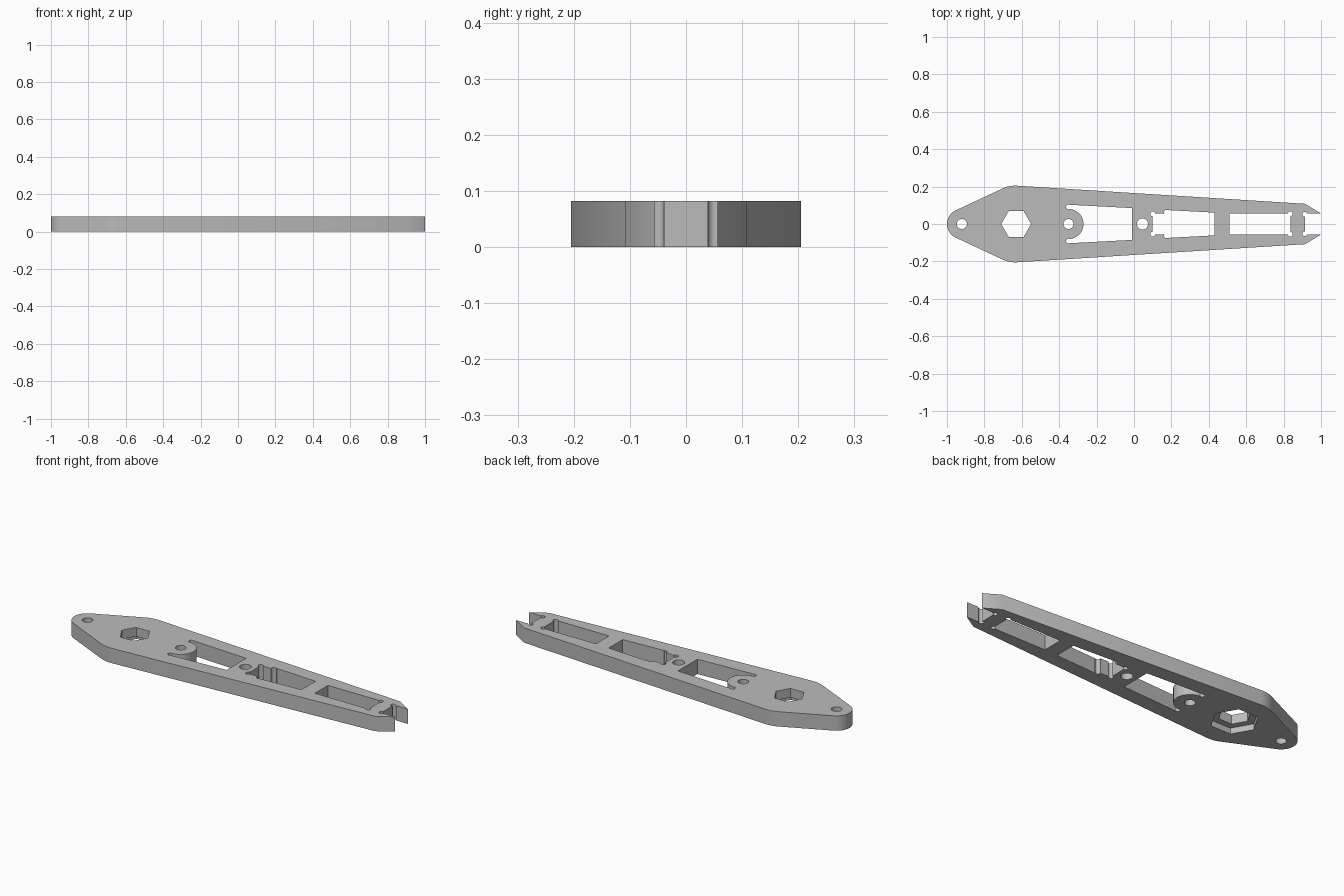
import bpy, bmesh, math

cube = bpy.data.objects.get("Cube")
if cube:
    bpy.data.objects.remove(cube, do_unlink=True)

THICK = 0.082

grey = bpy.data.materials.new("plain grey")
grey.use_nodes = True
COLOR = (0.5, 0.5, 0.5, 1)
grey.diffuse_color = COLOR
grey.node_tree.nodes["Principled BSDF"].inputs["Base Color"].default_value = COLOR


def arc(cx, cy, r, start, end, n):
    """Points along an arc, angles in degrees."""
    angles = [math.radians(start + (end - start) * i / n) for i in range(n + 1)]
    return [(cx + r * math.cos(a), cy + r * math.sin(a)) for a in angles]


def circle(cx, cy, r, n=24):
    return arc(cx, cy, r, 0, 360, n)[:-1]


def mirrored(half):
    """Close an upper half profile with its reflection in y."""
    return half + [(x, -y) for x, y in reversed(half) if abs(y) > 1e-5]


def prism(name, profile, z0, z1):
    bm = bmesh.new()
    face = bm.faces.new([bm.verts.new((x, y, z0)) for x, y in profile])
    top = bmesh.ops.extrude_face_region(bm, geom=[face])["geom"]
    verts = [v for v in top if isinstance(v, bmesh.types.BMVert)]
    bmesh.ops.translate(bm, verts=verts, vec=(0, 0, z1 - z0))
    bmesh.ops.recalc_face_normals(bm, faces=bm.faces)
    mesh = bpy.data.meshes.new(name)
    bm.to_mesh(mesh)
    bm.free()
    obj = bpy.data.objects.new(name, mesh)
    bpy.context.collection.objects.link(obj)
    mesh.materials.append(grey)
    return obj


# Tapered arm: rounded nose, wide shoulder, open fork at the far end
outline = (arc(-0.92, 0, 0.08, 180, 116, 12)
           + arc(-0.635, 0.045, 0.16, 116, 86.4, 8)
           + [(0.915, 0.108), (1.0, 0.056), (0.915, 0.056)])
arm = prism("arm_plate", mirrored(outline), 0, THICK)

# Windows; the first wraps around a rounded tab
windows = [
    mirrored(arc(-0.35, 0, 0.08, 0, 90, 16)[::1]
             + [(-0.35, 0.103), (-0.01, 0.085)]),
    mirrored([(0.1, 0.057), (0.17, 0.057), (0.185, 0.074), (0.43, 0.061)]),
    mirrored([(0.51, 0.057), (0.837, 0.057)]),
]
# The tab window is two-lobed, so order its loop tab first, outer edge last
tab = arc(-0.35, 0, 0.08, -90, 90, 32)
windows[0] = tab + [(-0.35, 0.103), (-0.01, 0.085), (-0.01, -0.085), (-0.35, -0.103)]

# Round bolt holes
holes = [circle(x, 0, r) for x, r in ((-0.92, 0.027), (-0.35, 0.027), (0.045, 0.03))]

# Small corner relief holes, in mirrored pairs
reliefs = [circle(x, side * y, 0.013, 16)
           for x, y in ((-0.35, 0.0915), (0.1, 0.054), (0.174, 0.063),
                        (0.835, 0.054), (0.913, 0.052))
           for side in (1, -1)]

# Hexagonal hole with a wider hexagonal pocket underneath
hexagon = circle(-0.63, 0, 0.08, 6)
pocket = circle(-0.63, 0, 0.12, 6)

cuts = [(p, -0.1, 0.2) for p in windows + holes + reliefs + [hexagon]]
cuts.append((pocket, -0.1, 0.032))

bpy.context.view_layer.objects.active = arm
for profile, z0, z1 in cuts:
    cutter = prism("cutter", profile, z0, z1)
    cutter.hide_render = True
    mod = arm.modifiers.new("cut", "BOOLEAN")
    mod.operation = "DIFFERENCE"
    mod.solver = "EXACT"
    mod.object = cutter
    bpy.ops.object.modifier_apply(modifier=mod.name)
    bpy.data.objects.remove(cutter, do_unlink=True)

# Smooth the round walls, keep the edges crisp
bpy.ops.object.select_all(action="DESELECT")
arm.select_set(True)
bpy.ops.object.shade_smooth_by_angle(angle=math.radians(30))
